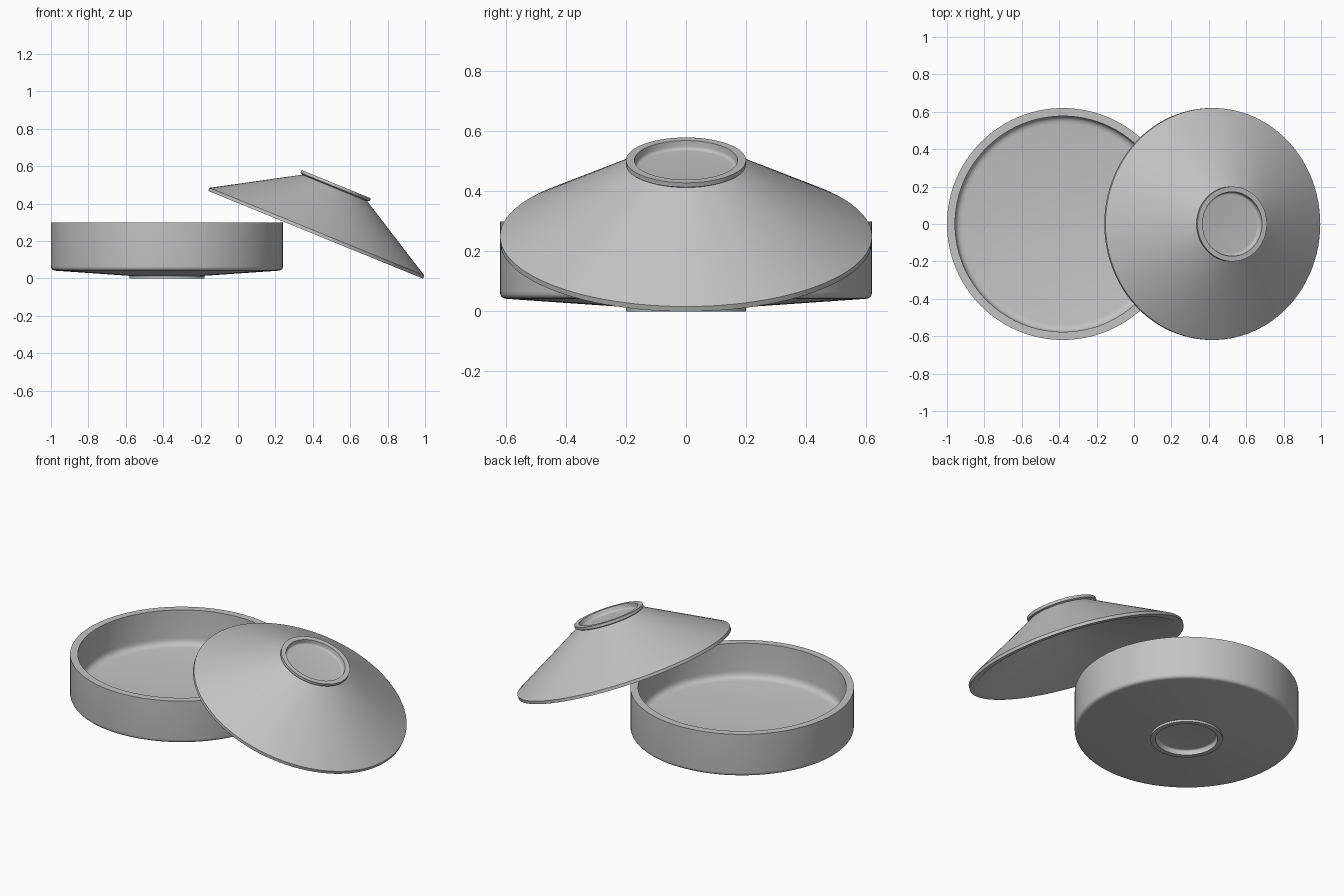
import bpy
import bmesh
from math import radians, tau
from mathutils import Vector

SEGMENTS = 96

cube = bpy.data.objects.get("Cube")
if cube:
    bpy.data.objects.remove(cube, do_unlink=True)

clay = bpy.data.materials.new("plain_grey")
clay.use_nodes = True
grey = (0.55, 0.55, 0.55, 1)
clay.diffuse_color = grey
clay.node_tree.nodes["Principled BSDF"].inputs["Base Color"].default_value = grey


def rounded(profile, steps=5):
    """Turn (radius, height, fillet) corners into a smooth outline."""
    pts = [Vector((r, 0, z)) for r, z, _ in profile]
    out = []
    for i, (p, corner) in enumerate(zip(pts, profile)):
        fillet = corner[2]
        if not fillet:
            out.append(p)
            continue
        a = p + (pts[i - 1] - p).normalized() * fillet
        b = p + (pts[i + 1] - p).normalized() * fillet
        for k in range(steps + 1):
            t = k / steps
            out.append(a * (1 - t) ** 2 + p * 2 * t * (1 - t) + b * t * t)
    return out


def lathe(name, profile, location, tilt=0):
    """Spin an axis-to-axis outline into a closed solid."""
    bm = bmesh.new()
    verts = [bm.verts.new(p) for p in rounded(profile)]
    edges = [bm.edges.new(pair) for pair in zip(verts, verts[1:])]
    bmesh.ops.spin(bm, geom=verts + edges, cent=(0, 0, 0), axis=(0, 0, 1),
                   angle=tau, steps=SEGMENTS, use_duplicate=False)
    bmesh.ops.remove_doubles(bm, verts=bm.verts, dist=0.0001)
    bmesh.ops.recalc_face_normals(bm, faces=bm.faces)
    mesh = bpy.data.meshes.new(name)
    bm.to_mesh(mesh)
    bm.free()
    mesh.materials.append(clay)
    obj = bpy.data.objects.new(name, mesh)
    bpy.context.collection.objects.link(obj)
    obj.location = location
    obj.rotation_euler.y = radians(tilt)
    bpy.ops.object.select_all(action='DESELECT')
    obj.select_set(True)
    bpy.context.view_layer.objects.active = obj
    bpy.ops.object.shade_smooth_by_angle(angle=radians(30))
    return obj


# Straight-walled dish with a recessed foot ring
lathe("dish", [
    (0, 0.03, 0), (0.17, 0.03, 0.012), (0.172, 0, 0), (0.2, 0, 0),
    (0.2, 0.014, 0), (0.62, 0.043, 0.022), (0.62, 0.3, 0),
    (0.577, 0.3, 0), (0.577, 0.09, 0.04), (0, 0.06, 0),
], (-0.38, 0, 0))

# Hollow conical lid leaning on the dish, with a ring grip on top
lathe("lid", [
    (0, 0.235, 0), (0.17, 0.235, 0.02), (0.58, 0, 0), (0.62, 0, 0),
    (0.62, 0.018, 0), (0.188, 0.27, 0), (0.2, 0.276, 0), (0.2, 0.292, 0),
    (0.172, 0.292, 0), (0.168, 0.262, 0.012), (0, 0.262, 0),
], (0.415, 0, 0.2335), tilt=22.2)
